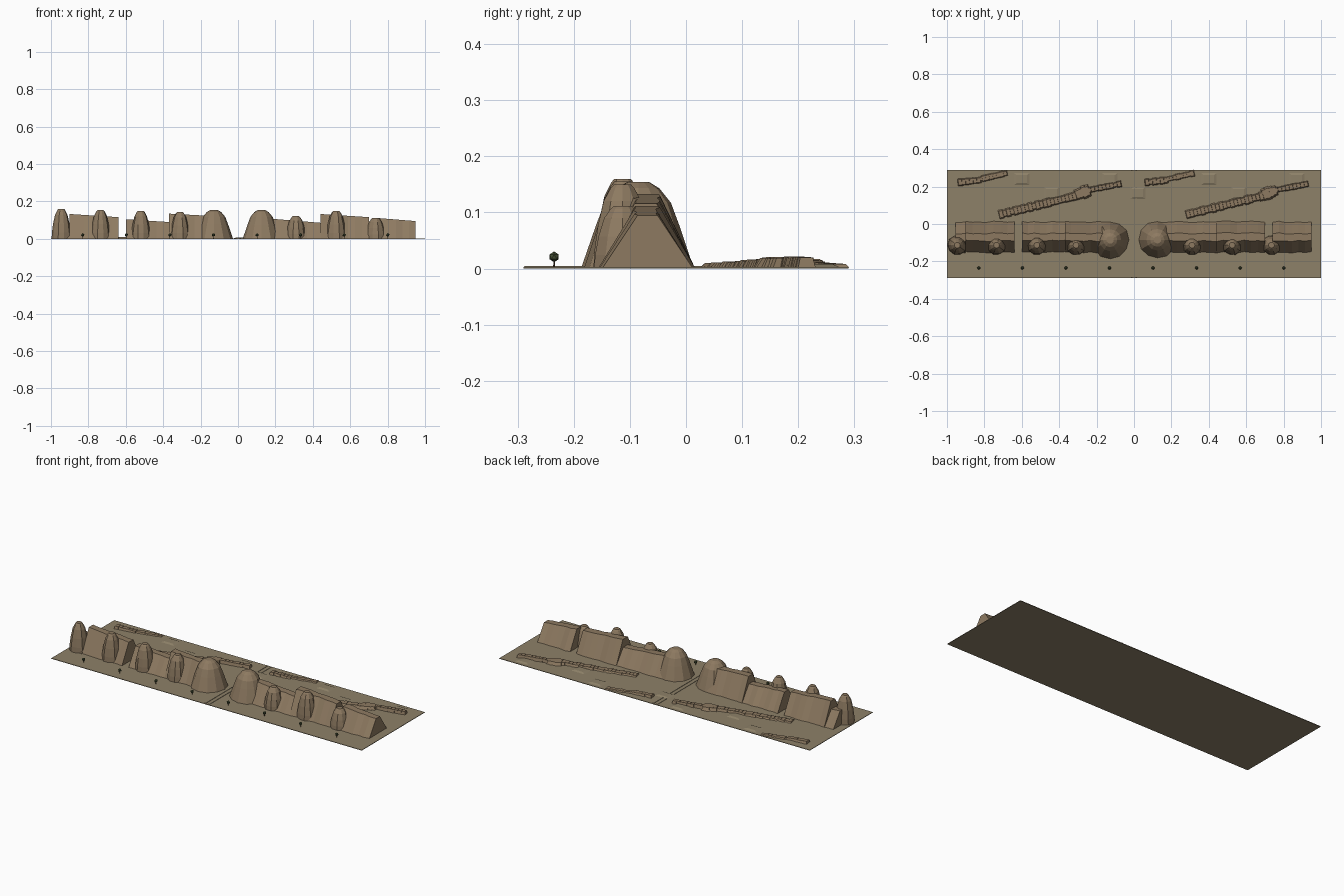
import bpy, bmesh, math, random

if "Cube" in bpy.data.objects:
    bpy.data.objects.remove(bpy.data.objects["Cube"])
random.seed(4)

def material(name, rgb):
    m = bpy.data.materials.new(name)
    m.diffuse_color = (*rgb, 1)
    m.use_nodes = True
    m.node_tree.nodes["Principled BSDF"].inputs["Base Color"].default_value = m.diffuse_color
    return m

MUD = material("mud", (0.27, 0.195, 0.12))
SOIL = material("soil", (0.27, 0.22, 0.14))
LEAF = material("leaf", (0.06, 0.08, 0.035))
BARK = material("bark", (0.1, 0.06, 0.03))

def finish(name, bm, mat):
    bmesh.ops.recalc_face_normals(bm, faces=bm.faces)
    me = bpy.data.meshes.new(name)
    bm.to_mesh(me)
    bm.free()
    ob = bpy.data.objects.new(name, me)
    bpy.context.collection.objects.link(ob)
    me.materials.append(mat)
    return ob

def loft(bm, rings):
    """Skin a list of equal-length rings and cap both ends."""
    rv = [[bm.verts.new(p) for p in r] for r in rings]
    n = len(rv[0])
    for a, b in zip(rv, rv[1:]):
        for i in range(n):
            j = (i + 1) % n
            bm.faces.new((a[i], a[j], b[j], b[i]))
    bm.faces.new(rv[0])
    bm.faces.new(rv[-1])

def tower(name, x, y, r, h, sides, profile):
    bm = bmesh.new()
    jit = [random.uniform(0.96, 1.03) for _ in range(sides)]
    rings = []
    for f, t in profile:
        rings.append([(x + r * f * jit[i] * math.cos(math.tau * i / sides),
                       y + r * f * jit[i] * math.sin(math.tau * i / sides), 0.002 + (h - 0.002) * t)
                      for i in range(sides)])
    loft(bm, rings)
    finish(name, bm, MUD)

def wall(name, x0, x1, h0, h1):
    """Battered wall with slightly weathered faces."""
    bm = bmesh.new()
    n = max(2, round((x1 - x0) / 0.035))
    rings = []
    for i in range(n + 1):
        t = i / n
        x, h = x0 + (x1 - x0) * t, h0 + (h1 - h0) * t
        a, b = random.uniform(-.004, .004), random.uniform(-.004, .004)
        rings.append([(x, -0.152 + a, 0.002), (x, -0.09 + a, h), (x, -0.05 + b, h), (x, 0.012 + b, 0.002)])
    loft(bm, rings)
    finish(name, bm, MUD)

def frustum(bm, cx, cy, lx, ly, h, top, ang=0):
    c, s = math.cos(ang), math.sin(ang)
    rings = []
    for f, z in ((1, 0.002), (top, h)):
        rings.append([(cx + c * u * lx * f - s * v * ly * f, cy + s * u * lx * f + c * v * ly * f, z)
                      for u, v in ((-.5, -.5), (.5, -.5), (.5, .5), (-.5, .5))])
    loft(bm, rings)

def ruin(name, p, q, h0, h1, width):
    """Low row of crumbled blocks running from p to q."""
    bm = bmesh.new()
    dx, dy = q[0] - p[0], q[1] - p[1]
    n = round(math.hypot(dx, dy) / 0.02)
    for i in range(n):
        t = (i + .5) / n
        frustum(bm, p[0] + dx * t, p[1] + dy * t, 0.026, width * random.uniform(.75, 1.05),
                h0 + (h1 - h0) * t + random.uniform(-.0015, .001), 0.72, math.atan2(dy, dx))
    finish(name, bm, MUD)

# Ground sheet
bm = bmesh.new()
frustum(bm, 0, 0, 2, 0.58, 0, 1)
for v in bm.verts:
    v.co.z = 0.002 if v.index > 3 else v.co.z
bm.free()
bm = bmesh.new()
loft(bm, [[(x, y, z) for x, y in ((-1, -.29), (1, -.29), (1, .29), (-1, .29))] for z in (0, 0.003)])
finish("ground", bm, SOIL)

# Path ridges through the gateway
bm = bmesh.new()
for x in (-0.012, 0.012):
    frustum(bm, x, 0, 0.008, 0.58, 0.005, 0.99)
finish("path_edges", bm, SOIL)

# Wall runs of differing height
for i, w in enumerate([(-.955, -.9, .088, .085), (-.9, -.64, .133, .116), (-.6, -.37, .105, .09),
                       (-.37, -.13, .135, .122), (.125, .44, .112, .086), (.44, .70, .133, .116),
                       (.74, .95, .112, .095)]):
    wall(f"wall_{i}", *w)

# Slim towers along the outer face
SLIM = [(1, 0), (.97, .2), (.85, .5), (.65, .8), (.42, .95), (.3, 1)]
for i, (x, h) in enumerate([(-.945, .16), (-.735, .155), (-.52, .15), (-.31, .143),
                            (.31, .122), (.525, .15), (.735, .112)]):
    tower(f"slim_tower_{i}", x, -0.113, 0.053, h, 10, SLIM)

# Broad towers either side of the gateway
BROAD = [(1, 0), (.87, .25), (.74, .5), (.59, .76), (.38, .93), (.2, 1)]
for side, x in (("left", -.128), ("right", .125)):
    tower(f"gate_tower_{side}", x, -0.085, 0.1, 0.154, 12, BROAD)

# Ruined rows and mounds, the same layout in both halves
for half, ox in (("left", 0), ("right", 1)):
    ruin(f"long_ruin_{half}", (-.72 + ox, .05), (-.25 + ox, .165), .009, .018, .05)
    ruin(f"tall_ruin_{half}", (-.31 + ox, .155), (-.24 + ox, .18), .019, .021, .07)
    ruin(f"thin_ruin_{half}", (-.25 + ox, .18), (-.07 + ox, .215), .02, .021, .035)
    ruin(f"far_ruin_a_{half}", (-.94 + ox, .222), (-.82 + ox, .235), .018, .012, .04)
    ruin(f"far_ruin_b_{half}", (-.83 + ox, .238), (-.68 + ox, .272), .01, .008, .035)
    bm = bmesh.new()
    for x, y in ((-.98, .165), (-.6, .24), (-.44, .165), (-.13, .24)):
        if x + ox > -.95:
            frustum(bm, x + ox, y, .09, .07, .008, .6)
    finish(f"mounds_{half}", bm, SOIL)

# Row of small trees in front
for i in range(8):
    x = -0.83 + i * 0.233
    bm = bmesh.new()
    bmesh.ops.create_cone(bm, cap_ends=True, segments=6, radius1=.0018, radius2=.0012, depth=.014)
    bmesh.ops.translate(bm, verts=bm.verts, vec=(x, -.235, .008))
    finish(f"tree_trunk_{i}", bm, BARK)
    bm = bmesh.new()
    bmesh.ops.create_icosphere(bm, subdivisions=1, radius=.0095)
    bmesh.ops.translate(bm, verts=bm.verts, vec=(x, -.235, .021))
    finish(f"tree_crown_{i}", bm, LEAF)
